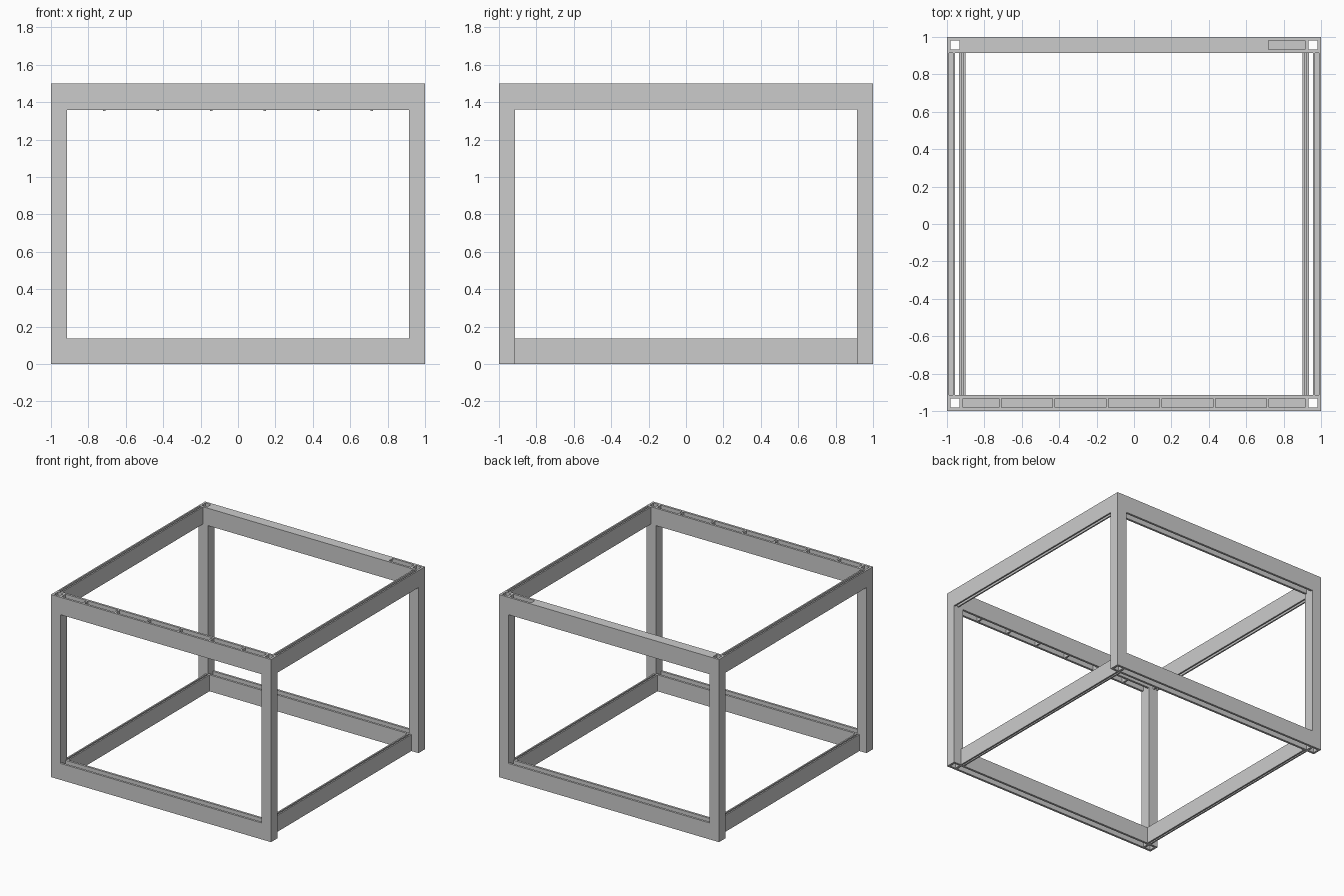
import bpy, bmesh
from mathutils import Vector

if "Cube" in bpy.data.objects:
    bpy.data.objects.remove(bpy.data.objects["Cube"])

H, P, T = 1.5, 0.085, 0.018      # height, post width, wall thickness
IN = 1 - P                       # inner face of the posts


def mesh_object(name, bm):
    bmesh.ops.recalc_face_normals(bm, faces=bm.faces)
    me = bpy.data.meshes.new(name)
    bm.to_mesh(me)
    bm.free()
    ob = bpy.data.objects.new(name, me)
    bpy.context.collection.objects.link(ob)
    return ob


def box(name, lo, hi):
    bm = bmesh.new()
    bmesh.ops.create_cube(bm, size=1)
    lo, hi = Vector(lo), Vector(hi)
    for v in bm.verts:
        v.co = (lo + hi) / 2 + v.co * (hi - lo)
    return mesh_object(name, bm)


def h_rail(name, axis, a0, a1, z0, z1, t):
    """Two walls joined by a web at mid height, running along x or y between the posts."""
    zm, w = (z0 + z1) / 2, t / 2
    prof = [(a0, z0), (a0 + t, z0), (a0 + t, zm - w), (a1 - t, zm - w), (a1 - t, z0), (a1, z0),
            (a1, z1), (a1 - t, z1), (a1 - t, zm + w), (a0 + t, zm + w), (a0 + t, z1), (a0, z1)]
    bm = bmesh.new()
    ring = [bm.verts.new((-IN, a, z) if axis == 'x' else (a, -IN, z)) for a, z in prof]
    face = bm.faces.new(ring)
    ext = bmesh.ops.extrude_face_region(bm, geom=[face])['geom']
    shift = (2 * IN, 0, 0) if axis == 'x' else (0, 2 * IN, 0)
    bmesh.ops.translate(bm, vec=shift, verts=[g for g in ext if isinstance(g, bmesh.types.BMVert)])
    return mesh_object(name, bm)


def square_tube(name, cx, cy):
    """Open-ended hollow post."""
    bm = bmesh.new()
    corners = [(-1, -1), (1, -1), (1, 1), (-1, 1)]
    loops = [[bm.verts.new((cx + sx * r, cy + sy * r, z)) for sx, sy in corners]
             for r, z in ((P / 2, 0), (P / 2, H), (P / 2 - T, H), (P / 2 - T, 0))]
    for k in range(4):
        a, b = loops[k], loops[(k + 1) % 4]
        for i in range(4):
            j = (i + 1) % 4
            bm.faces.new((a[i], a[j], b[j], b[i]))
    return mesh_object(name, bm)


# Corner posts
c = 1 - P / 2
for sx, side in ((-1, 'left'), (1, 'right')):
    for sy, end in ((-1, 'front'), (1, 'back')):
        square_tube(f'{end}_{side}_post', sx * c, sy * c)

# Front and back rails, flush with the posts
for y0, end in ((-1, 'front'), (IN, 'back')):
    h_rail(f'{end}_bottom_rail', 'x', y0, y0 + P, 0, 0.135, T)
    h_rail(f'{end}_top_rail', 'x', y0, y0 + P, 1.357, H, T)

# Side rails: upper ones flush outside, lower ones set inward
for s, side in ((-1, 'left'), (1, 'right')):
    for level, inner, outer, z0, z1 in (('top', 0.957, 1, 1.36, H), ('bottom', 0.9, 0.935, 0, 0.135)):
        a0, a1 = sorted((s * inner, s * outer))
        h_rail(f'{side}_{level}_rail', 'y', a0, a1, z0, z1, 0.012)

# Ribs dividing the front top rail into seven pockets
for i in range(6):
    x = -0.715 + i * 0.286
    box(f'front_rib_{i + 1}', (x - 0.007, -1 + T, 1.353), (x + 0.007, -IN - T, H))

# Pocket end walls and the cover strip over most of the back top rail
for x0, x1, y0, y1, name in ((-IN, 0.72, IN + T, 1 - T, 'back_cover'),):
    box(name, (x0, y0, H - 0.015), (x1, y1, H))
